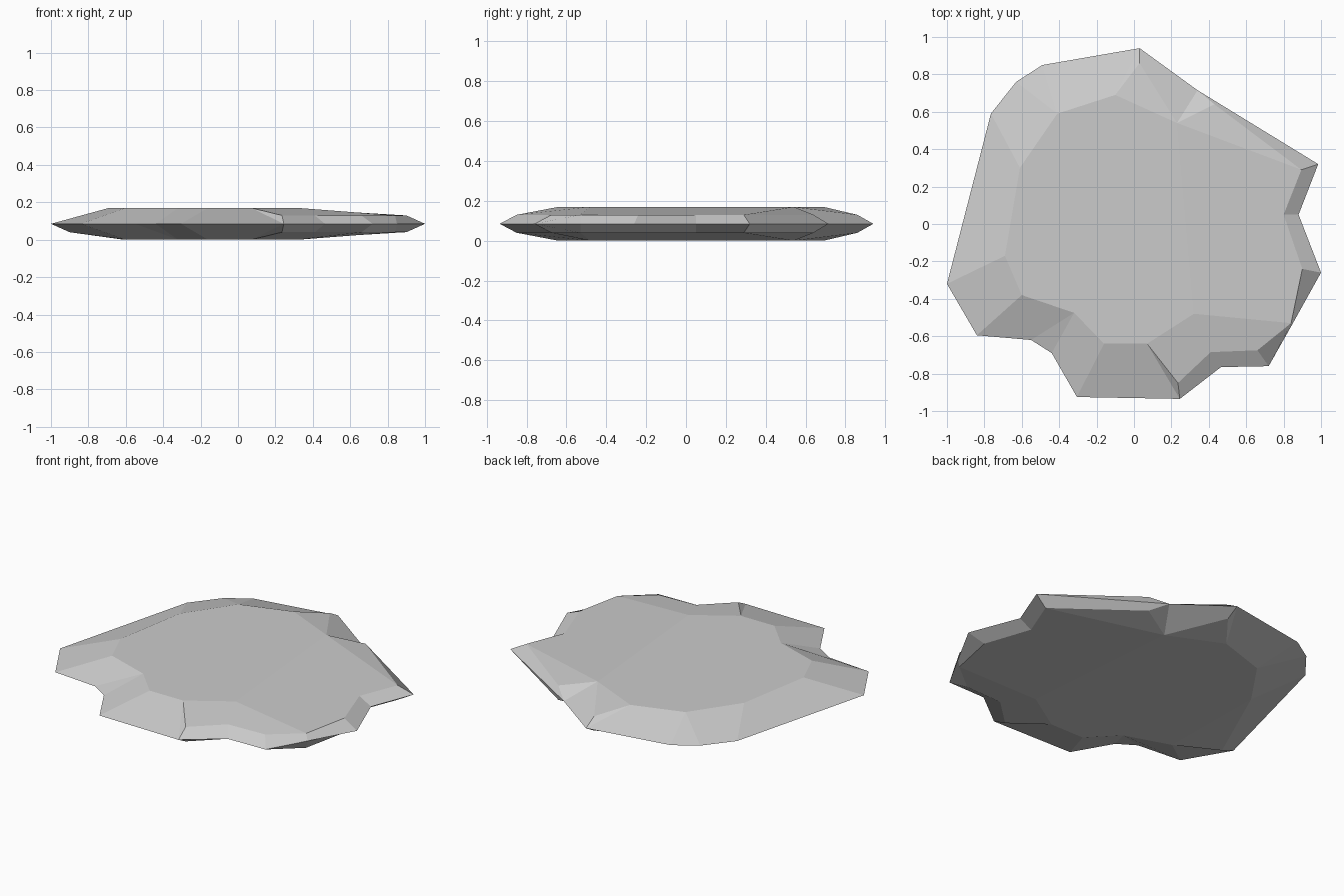
import bpy
import bmesh

default_cube = bpy.data.objects.get("Cube")
if default_cube:
    bpy.data.objects.remove(default_cube, do_unlink=True)

MID, SHOULDER, CREST = 0.085, 0.045, 0.085
LOW, HIGH = SHOULDER, CREST

# Rim point paired with the bevel point inside it, in hundredths
rim_and_bevel = [
    (100, -26, 90, -24, LOW),
    (88, 5, 80, 5, LOW),
    (98.5, 32, 89.5, 29, LOW),
    (34, 71.5, 43, 64, LOW),
    (34, 71.5, 23, 54, HIGH),
    (3, 94, 3, 86, LOW),
    (3, 94, -10, 69, HIGH),
    (-49, 85, -41, 59, HIGH),
    (-63, 76, -41, 59, HIGH),
    (-76.5, 59, -61, 30, HIGH),
    (-100, -32, -69, -17, HIGH),
    (-84, -59.5, -60, -38, HIGH),
    (-55, -62, -32, -47.5, HIGH),
    (-44, -69, -32, -47.5, HIGH),
    (-30.5, -92.5, -16, -64, HIGH),
    (24.5, -93.5, 7, -64, HIGH),
    (24.5, -93.5, 23.5, -85, LOW),
    (46.5, -76.5, 41, -68.5, LOW),
    (72, -76, 66, -67.5, LOW),
    (85, -53, 84, -53, LOW),
]
# Facets of the broad face; the last bevel index is an inner crest point
CREST_POINT = (0.32, -0.48)
facets = [
    (4, 6, 7, 9, 11, 12, 14, 15, 20),
    (9, 10, 11),
    (20, 19, 0, 1, 2, 4),
    (15, 16, 17, 18, 19, 20),
    (4, 2, 3),
    (4, 5, 6),
]

bm = bmesh.new()
known_points = {}


def point(x, y, z):
    """Return a shared vertex for this position."""
    key = (round(x, 3), round(y, 3), round(z, 3))
    if key not in known_points:
        known_points[key] = bm.verts.new(key)
    return known_points[key]


def add_face(verts):
    """Add a face, ignoring repeated corners."""
    corners = list(dict.fromkeys(verts))
    if len(corners) > 2:
        bm.faces.new(corners)


def add_half(side):
    """Build the upper (1) or lower (-1) half of the slab."""
    rim, bevel = [], []
    for index, (ox, oy, ix, iy, rise) in enumerate(rim_and_bevel):
        # The underside keeps a thinner, longer tip on its right
        if side < 0 and index == 10:
            ix, iy, rise = -90, -30, LOW
        rim.append(point(ox / 100, oy / 100, MID))
        bevel.append(point(ix / 100, iy / 100, MID + side * rise))
    count = len(rim)
    for i in range(count):
        j = (i + 1) % count
        add_face([rim[i], rim[j], bevel[j], bevel[i]])
    bevel.append(point(*CREST_POINT, MID + side * CREST))
    for facet in facets:
        add_face([bevel[i] for i in facet])


add_half(1)
add_half(-1)
bmesh.ops.recalc_face_normals(bm, faces=bm.faces[:])

# Flat shaded stone slab
mesh = bpy.data.meshes.new("stone_slab")
bm.to_mesh(mesh)
bm.free()
slab = bpy.data.objects.new("stone_slab", mesh)
bpy.context.collection.objects.link(slab)

stone = bpy.data.materials.new("stone_grey")
stone.use_nodes = True
colour = (0.6, 0.6, 0.6, 1.0)
stone.diffuse_color = colour
stone.node_tree.nodes["Principled BSDF"].inputs["Base Color"].default_value = colour
mesh.materials.append(stone)
